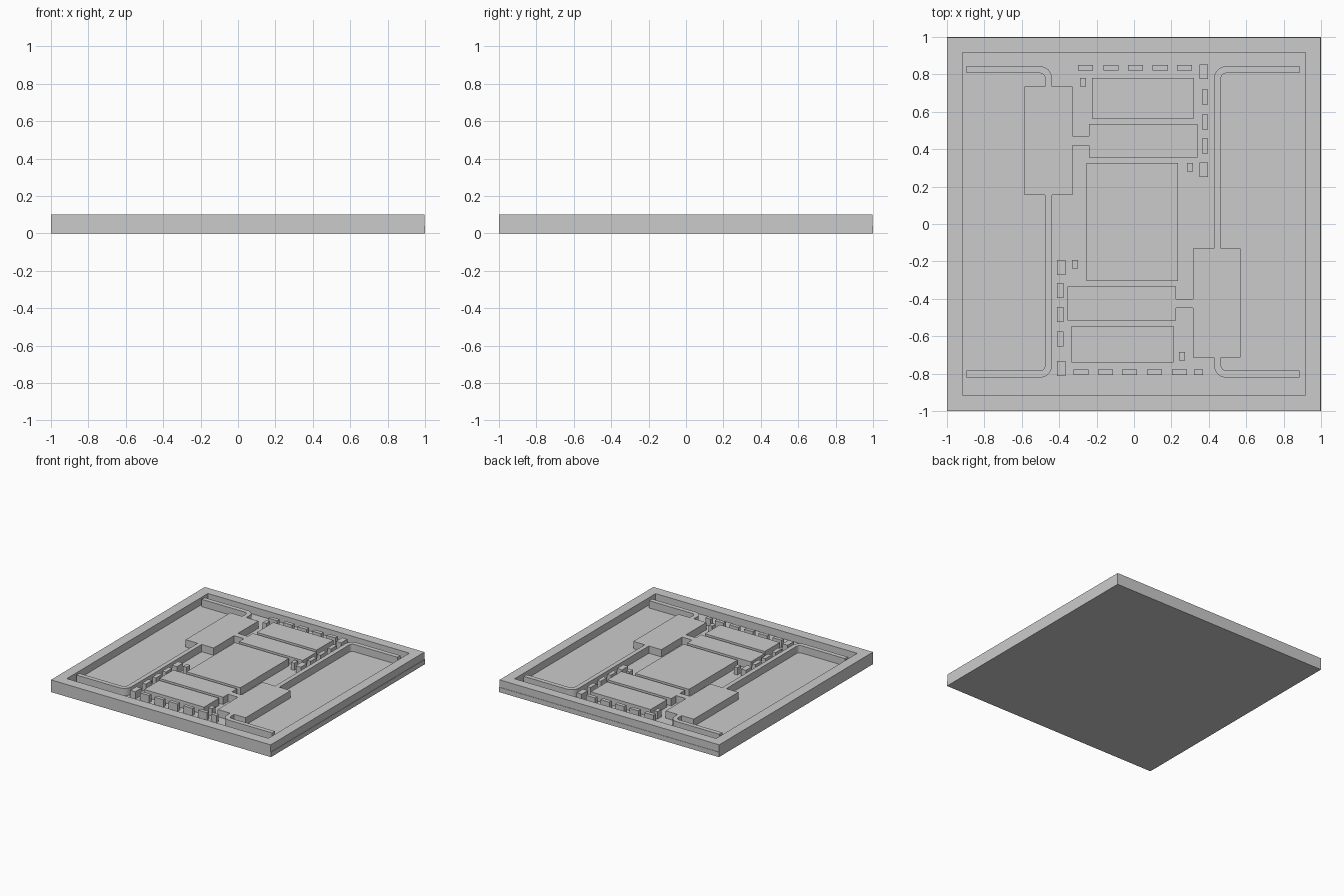
import bpy, bmesh, math

cube = bpy.data.objects.get("Cube")
if cube:
    bpy.data.objects.remove(cube, do_unlink=True)

FLOOR, TOP = 0.04, 0.10

grey = bpy.data.materials.new("plain_grey")
grey.use_nodes = True
grey.diffuse_color = (0.6, 0.6, 0.6, 1)
grey.node_tree.nodes["Principled BSDF"].inputs["Base Color"].default_value = (0.6, 0.6, 0.6, 1)


def rect(x0, x1, y0, y1):
    return [(x0, y0), (x1, y0), (x1, y1), (x0, y1)]


def extrude(name, faces, z0=FLOOR, z1=TOP):
    """Extrude flat outlines from z0 to z1 as one object."""
    bm = bmesh.new()
    for pts in faces:
        bm.faces.new([bm.verts.new((x, y, z0)) for x, y in pts])
    bmesh.ops.remove_doubles(bm, verts=bm.verts, dist=1e-5)
    made = bmesh.ops.extrude_face_region(bm, geom=bm.faces[:], use_keep_orig=True)
    for v in made["geom"]:
        if isinstance(v, bmesh.types.BMVert):
            v.co.z = z1
    bmesh.ops.recalc_face_normals(bm, faces=bm.faces)
    mesh = bpy.data.meshes.new(name)
    bm.to_mesh(mesh)
    bm.free()
    mesh.materials.append(grey)
    obj = bpy.data.objects.new(name, mesh)
    bpy.context.collection.objects.link(obj)
    return obj


def channel(name, x_end, y, x, y_end, half=0.0185, radius=0.047):
    """Narrow rail with one rounded corner, from (x_end, y) to (x, y_end)."""
    sx = 1 if x_end > x else -1
    sy = 1 if y_end > y else -1
    cx, cy = x + sx * radius, y + sy * radius
    sides = []
    for r in (radius - half, radius + half):
        arc = [(cx - sx * r * math.sin(a), cy - sy * r * math.cos(a))
               for a in (math.pi / 2 * i / 10 for i in range(11))]
        sides.append([(x_end, arc[0][1])] + arc + [(arc[-1][0], y_end)])
    a, b = sides
    extrude(name, [[a[i], a[i + 1], b[i + 1], b[i]] for i in range(len(a) - 1)])


# Base plate and raised rim
extrude("base_plate", [rect(-1, 1, -1, 1)], 0, FLOOR)
outer = rect(-1, 0.997, -1, 0.997)
inner = rect(-0.916, 0.916, -0.914, 0.917)
extrude("rim", [[outer[i], outer[(i + 1) % 4], inner[(i + 1) % 4], inner[i]]
                for i in range(4)])

# Large raised blocks and the bridges between them
blocks = {
    "left_block": (-0.585, -0.33, 0.155, 0.735),
    "left_bridge": (-0.33, -0.24, 0.42, 0.47),
    "upper_bar": (-0.24, 0.34, 0.355, 0.535),
    "upper_panel": (-0.225, 0.32, 0.565, 0.78),
    "center_panel": (-0.255, 0.235, -0.305, 0.325),
    "right_block": (0.315, 0.57, -0.715, -0.13),
    "right_bridge": (0.225, 0.315, -0.45, -0.40),
    "lower_bar": (-0.355, 0.225, -0.515, -0.335),
    "lower_panel": (-0.335, 0.21, -0.74, -0.545),
}
for name, box in blocks.items():
    extrude(name, [rect(*box)])

# Rounded rails
channel("rail_back_left", -0.895, 0.825, -0.457, 0.735)
channel("rail_front_left", -0.895, -0.803, -0.457, 0.155)
channel("rail_back_right", 0.885, 0.825, 0.447, -0.13)
channel("rail_front_right", 0.885, -0.803, 0.447, -0.715)

# Rows and columns of small pads
extrude("back_pad_row", [rect(x, x + 0.081, 0.82, 0.851)
                         for x in (-0.30, -0.163, -0.032, 0.10, 0.23)])
extrude("front_pad_row", [rect(x, x + 0.081, -0.808, -0.779)
                          for x in (-0.324, -0.193, -0.064, 0.07, 0.203)]
        + [rect(0.321, 0.369, -0.808, -0.779)])
extrude("right_pad_column", [rect(0.364, 0.396, y, y + 0.08)
                             for y in (0.64, 0.506, 0.377)])
extrude("left_pad_column", [rect(-0.412, -0.378, y, y + 0.08)
                            for y in (-0.395, -0.523, -0.656)])
extrude("corner_pads", [rect(x, x + 0.046, y, y + 0.08)
                        for x, y in ((0.35, 0.774), (0.35, 0.25),
                                     (-0.411, -0.272), (-0.411, -0.812))])
extrude("marker_pads", [rect(x, x + 0.032, y, y + 0.046)
                        for x, y in ((-0.289, 0.734), (0.284, 0.281),
                                     (-0.332, -0.239), (0.241, -0.73))])
